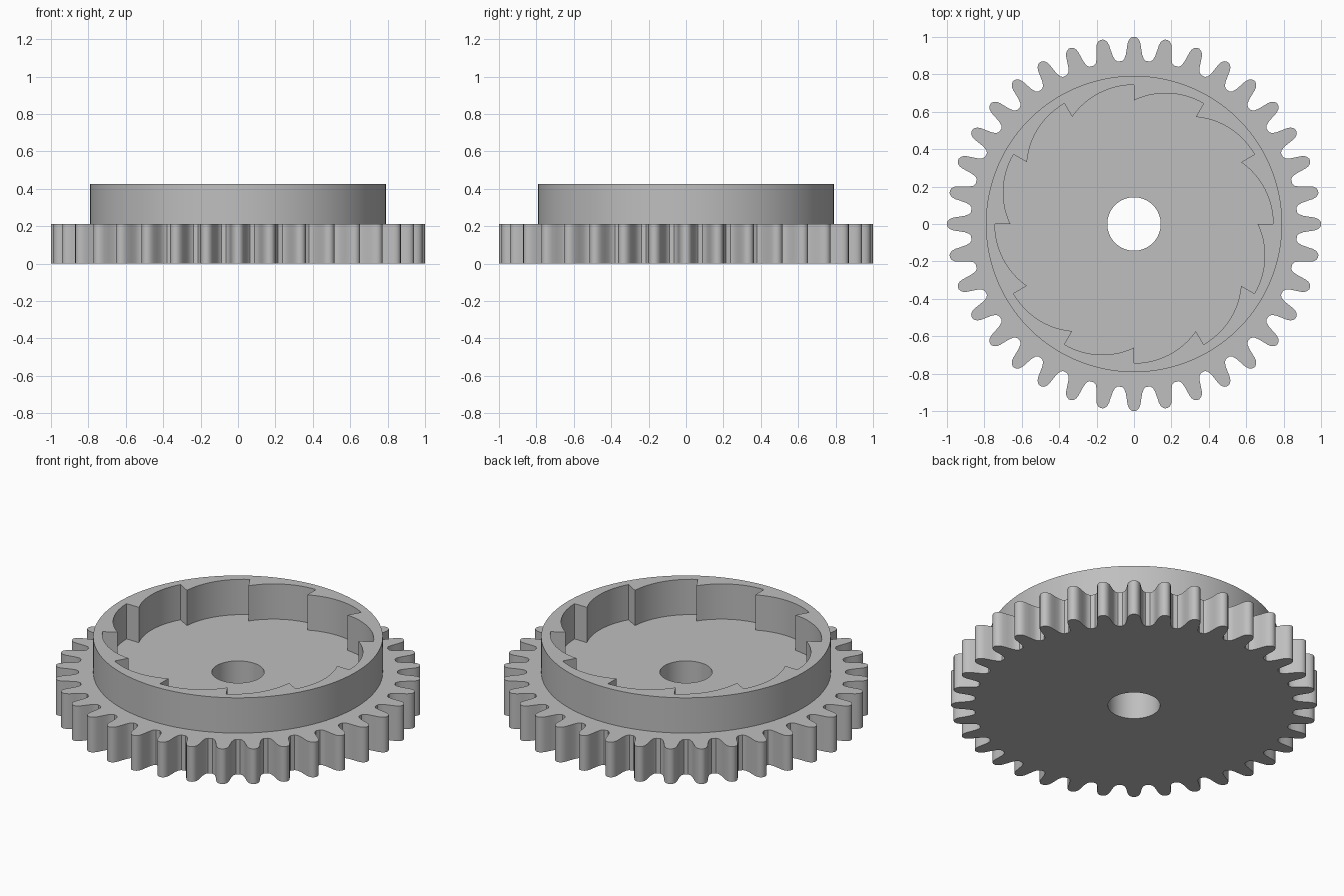
import bpy
import bmesh
from math import sin, cos, pi, radians

if "Cube" in bpy.data.objects:
    bpy.data.objects.remove(bpy.data.objects["Cube"], do_unlink=True)

TEETH, STEPS = 36, 12
FLOOR, TOP = 0.212, 0.425

grey = bpy.data.materials.new("plain grey")
grey.use_nodes = True
colour = (0.52, 0.52, 0.52, 1)
grey.diffuse_color = colour
grey.node_tree.nodes["Principled BSDF"].inputs["Base Color"].default_value = colour


def circle(radius, count):
    return [(radius * cos(2 * pi * i / count), radius * sin(2 * pi * i / count))
            for i in range(count)]


def gear_outline():
    # One tooth flank from root to tip, mirrored and repeated round the wheel
    flank = [(-0.064, 0.871), (-0.052, 0.882), (-0.044, 0.905), (-0.039, 0.935),
             (-0.035, 0.963), (-0.029, 0.981), (-0.019, 0.994), (-0.007, 1.0)]
    tooth = flank + [(-x, y) for x, y in reversed(flank)]
    points = []
    for k in range(TEETH):
        a = -2 * pi * k / TEETH
        points += [(x * cos(a) - y * sin(a), x * sin(a) + y * cos(a)) for x, y in tooth]
    return points


def ratchet_outline(inner=0.661, outer=0.744, count=12):
    # Each step bulges outward clockwise, then drops back along a radial wall
    points = []
    for k in range(STEPS):
        for i in range(count + 1):
            t = i / count
            a = pi / 2 - 2 * pi * (k + t) / STEPS
            r = inner + (outer - inner) * (1 - (1 - t) ** 2)
            points.append((r * cos(a), r * sin(a)))
    return points


def pierced_plate(name, outline, hole, z0, z1):
    # Solid between two heights, bounded by an outline and a hole
    bm = bmesh.new()
    caps = {z0: [], z1: []}
    for loop in (outline, hole):
        rings = {z: [bm.verts.new((x, y, z)) for x, y in loop] for z in caps}
        n = len(loop)
        for i in range(n):
            j = (i + 1) % n
            bm.faces.new((rings[z0][i], rings[z0][j], rings[z1][j], rings[z1][i]))
            for z in caps:
                caps[z].append(bm.edges.get((rings[z][i], rings[z][j])))
    for edges in caps.values():
        bmesh.ops.triangle_fill(bm, use_beauty=True, edges=edges, normal=(0, 0, 1))
    bmesh.ops.recalc_face_normals(bm, faces=bm.faces[:])
    mesh = bpy.data.meshes.new(name)
    bm.to_mesh(mesh)
    bm.free()
    mesh.materials.append(grey)
    obj = bpy.data.objects.new(name, mesh)
    bpy.context.collection.objects.link(obj)
    bpy.ops.object.select_all(action="DESELECT")
    obj.select_set(True)
    bpy.context.view_layer.objects.active = obj
    bpy.ops.object.shade_smooth_by_angle(angle=radians(30))
    return obj


# Toothed wheel with its axle hole
pierced_plate("gear_wheel", gear_outline(), circle(0.143, 64), 0, FLOOR)

# Raised collar with internal ratchet steps, sunk slightly into the wheel
pierced_plate("ratchet_ring", circle(0.792, 120), ratchet_outline(), FLOOR - 0.01, TOP)
